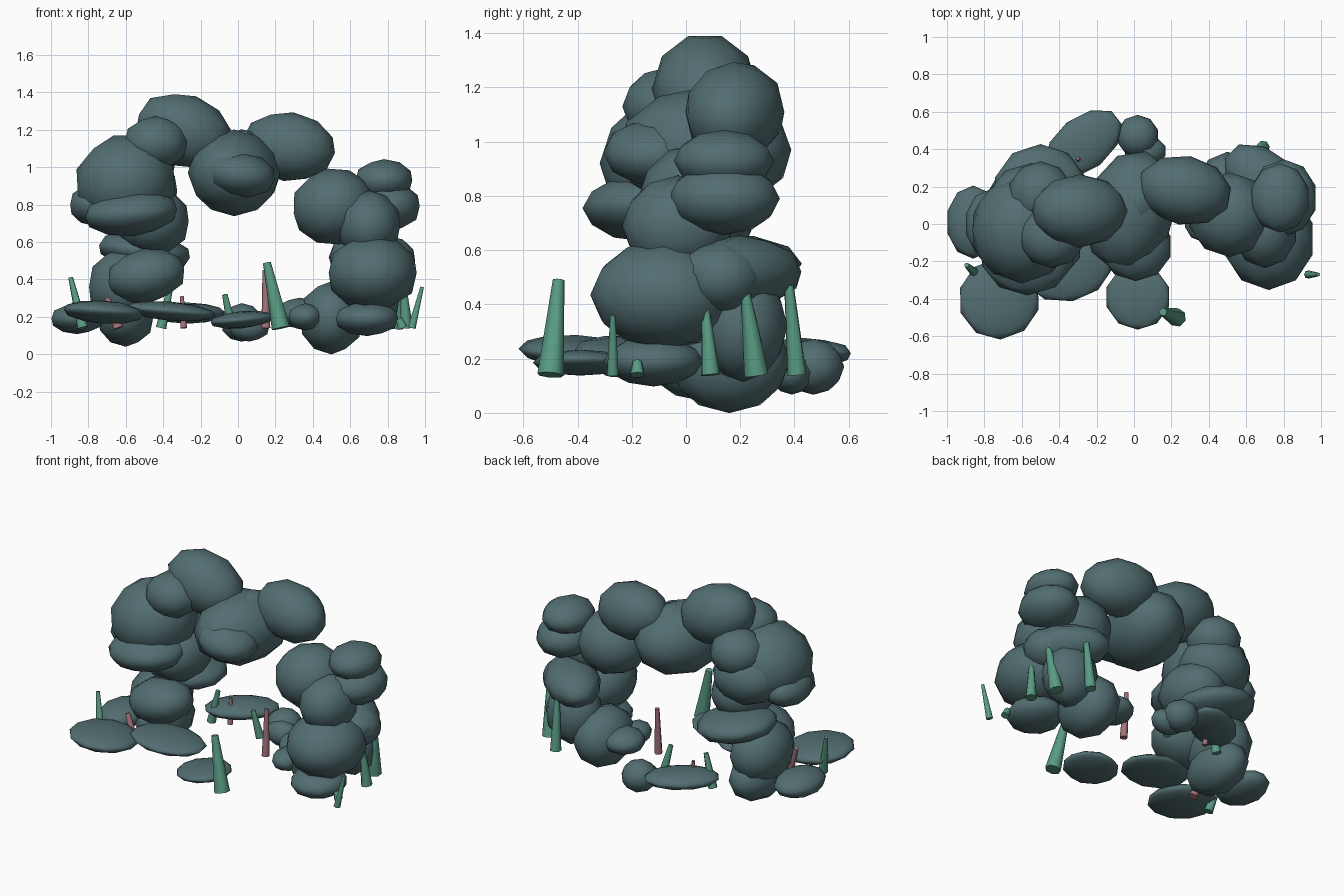
import bpy
from math import radians
from mathutils import Vector


def material(name, rgb):
    m = bpy.data.materials.new(name)
    m.diffuse_color = (*rgb, 1)
    return m


ROCK = material("rock", (0.085, 0.155, 0.165))
GREEN = material("green_stem", (0.10, 0.33, 0.23))
PINK = material("pink_stem", (0.36, 0.17, 0.19))


def boulder(name, loc, size, tilt=0, turn=0):
    # faceted-outline, smooth-shaded stretched ball
    bpy.ops.mesh.primitive_ico_sphere_add(
        subdivisions=2, radius=1.03, location=loc,
        rotation=(0, radians(tilt), radians(turn)))
    o = bpy.context.object
    o.name = name
    o.scale = size
    o.data.materials.append(ROCK)
    bpy.ops.object.shade_smooth()


def stem(name, base, tip, r1, r2, mat):
    # tapered stalk from base to tip, smooth sides and sharp ends
    a, b = Vector(base), Vector(tip)
    bpy.ops.mesh.primitive_cone_add(
        vertices=7, radius1=r1, radius2=r2, depth=(b - a).length,
        location=(a + b) / 2,
        rotation=(b - a).to_track_quat('Z', 'Y').to_euler())
    o = bpy.context.object
    o.name = name
    o.data.materials.append(mat)
    bpy.ops.object.shade_smooth_by_angle(angle=radians(60))


# crown of the arch
crown = [
    ((-0.29, 0.07, 1.195), (0.26, 0.19, 0.19), 20, 0),
    ((0.27, 0.18, 1.11), (0.25, 0.18, 0.18), 8, -10),
    ((-0.02, 0.07, 0.97), (0.235, 0.32, 0.225), 0, -15),
    ((0.01, -0.12, 0.96), (0.19, 0.18, 0.12), 8, 0),
    ((0.02, 0.12, 1.09), (0.11, 0.14, 0.11), 0, 0),
    ((-0.44, -0.07, 1.13), (0.17, 0.16, 0.14), 0, 0),
    ((-0.50, 0.16, 1.03), (0.17, 0.17, 0.15), 0, 0),
]
# left leg, top to bottom
left_leg = [
    ((-0.60, -0.03, 0.92), (0.27, 0.28, 0.25), -15, 0),
    ((-0.55, 0.11, 0.87), (0.23, 0.21, 0.18), 0, 0),
    ((-0.57, -0.15, 0.755), (0.25, 0.225, 0.12), -5, 0),
    ((-0.77, 0.00, 0.80), (0.13, 0.18, 0.11), 0, 0),
    ((-0.45, 0.02, 0.71), (0.19, 0.23, 0.18), 0, 0),
    ((-0.50, 0.17, 0.55), (0.25, 0.25, 0.10), 8, 0),
    ((-0.49, -0.12, 0.42), (0.21, 0.18, 0.14), -10, 0),
    ((-0.62, 0.07, 0.36), (0.18, 0.23, 0.20), 0, 0),
    ((-0.60, 0.08, 0.20), (0.15, 0.23, 0.155), 0, 0),
]
# right leg, top to bottom
right_leg = [
    ((0.51, 0.05, 0.79), (0.22, 0.22, 0.20), -10, 0),
    ((0.78, 0.14, 0.93), (0.155, 0.18, 0.11), 0, 0),
    ((0.80, 0.14, 0.79), (0.175, 0.20, 0.13), 0, 0),
    ((0.70, -0.03, 0.69), (0.17, 0.20, 0.18), 0, 0),
    ((0.72, -0.08, 0.435), (0.24, 0.265, 0.20), 0, 0),
    ((0.80, 0.13, 0.50), (0.15, 0.15, 0.13), 0, 0),
    ((0.71, 0.20, 0.52), (0.27, 0.17, 0.13), 0, 135),
    ((0.69, 0.21, 0.32), (0.18, 0.16, 0.20), 0, 0),
    ((0.69, -0.12, 0.19), (0.17, 0.18, 0.09), 0, 0),
    ((0.50, 0.16, 0.195), (0.17, 0.22, 0.19), 0, 0),
    ((0.33, 0.19, 0.22), (0.13, 0.13, 0.08), 0, 0),
    ((0.36, 0.02, 0.20), (0.09, 0.11, 0.07), 0, 0),
]
# flat slabs and small rocks around the feet
floor = [
    ((-0.86, 0.01, 0.19), (0.14, 0.19, 0.08), 0, 0),
    ((-0.72, -0.40, 0.225), (0.215, 0.21, 0.06), 5, 38),
    ((-0.36, -0.23, 0.23), (0.24, 0.18, 0.05), 5, 10),
    ((0.02, -0.39, 0.185), (0.17, 0.17, 0.045), -5, 0),
    ((-0.27, 0.43, 0.22), (0.23, 0.14, 0.055), 0, 38),
    ((0.02, 0.47, 0.17), (0.11, 0.11, 0.10), 0, 0),
    ((0.06, 0.39, 0.15), (0.11, 0.08, 0.08), 0, 0),
]
for group, rocks in (("crown_rock", crown), ("left_leg_rock", left_leg),
                     ("right_leg_rock", right_leg), ("floor_rock", floor)):
    for loc, size, tilt, turn in rocks:
        boulder(group, loc, size, tilt, turn)

# green stems
for base, tip, r1, r2 in [
    ((0.23, -0.50, 0.14), (0.155, -0.47, 0.49), 0.050, 0.022),
    ((-0.83, -0.28, 0.14), (-0.895, -0.22, 0.41), 0.030, 0.013),
    ((-0.41, 0.30, 0.14), (-0.36, 0.30, 0.36), 0.030, 0.015),
    ((-0.03, 0.28, 0.14), (-0.07, 0.26, 0.32), 0.028, 0.015),
    ((0.93, -0.27, 0.14), (0.985, -0.27, 0.36), 0.022, 0.010),
    ((0.90, 0.09, 0.14), (0.88, 0.07, 0.40), 0.036, 0.014),
    ((0.84, 0.26, 0.14), (0.87, 0.22, 0.44), 0.046, 0.018),
    ((0.69, 0.41, 0.14), (0.70, 0.38, 0.47), 0.036, 0.018),
    ((0.88, -0.18, 0.14), (0.86, -0.18, 0.19), 0.028, 0.018),
]:
    stem("green_stem", base, tip, r1, r2, GREEN)

# pink stems
for base, tip, r1, r2 in [
    ((0.15, 0.08, 0.14), (0.145, 0.10, 0.45), 0.025, 0.014),
    ((-0.29, 0.33, 0.14), (-0.30, 0.35, 0.31), 0.018, 0.010),
    ((-0.64, -0.20, 0.14), (-0.70, -0.18, 0.30), 0.028, 0.015),
]:
    stem("pink_stem", base, tip, r1, r2, PINK)
